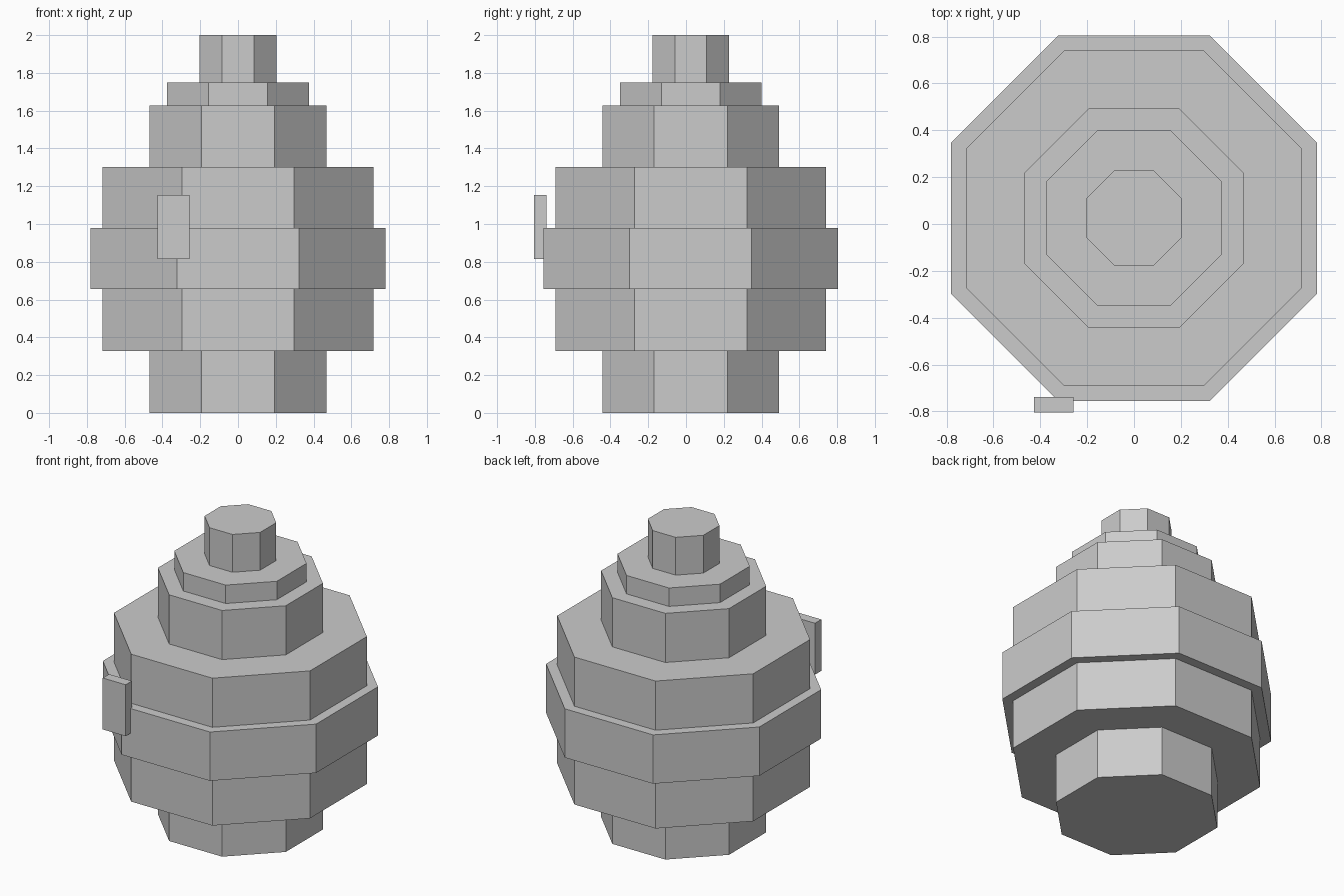
import bpy, math

if "Cube" in bpy.data.objects:
    bpy.data.objects.remove(bpy.data.objects["Cube"])

grey = bpy.data.materials.new("grey")
grey.diffuse_color = (0.6, 0.6, 0.6, 1)
grey.use_nodes = True
grey.node_tree.nodes["Principled BSDF"].inputs["Base Color"].default_value = grey.diffuse_color

CENTRE_Y = 0.025

# Stacked octagonal tiers: name, half width across flats, bottom, top
tiers = [
    ("base_tier", 0.468, 0.0, 0.328),
    ("lower_body", 0.717, 0.328, 0.655),
    ("middle_body", 0.78, 0.655, 0.978),
    ("upper_body", 0.717, 0.978, 1.303),
    ("shoulder", 0.468, 1.303, 1.628),
    ("collar", 0.375, 1.628, 1.75),
    ("top_knob", 0.203, 1.75, 2.0),
]


def octagon(name, half, z0, z1):
    bpy.ops.mesh.primitive_cylinder_add(
        vertices=8, radius=half / math.cos(math.pi / 8), depth=z1 - z0,
        location=(0, CENTRE_Y, (z0 + z1) / 2), rotation=(0, 0, math.pi / 8))
    ob = bpy.context.object
    ob.name = name
    ob.data.materials.append(grey)


for tier in tiers:
    octagon(*tier)

# Small upright plate on the front left
bpy.ops.mesh.primitive_cube_add(size=1, location=(-0.342, -0.772, 0.984))
plate = bpy.context.object
plate.name = "front_plate"
plate.scale = (0.168, 0.066, 0.34)
plate.data.materials.append(grey)
